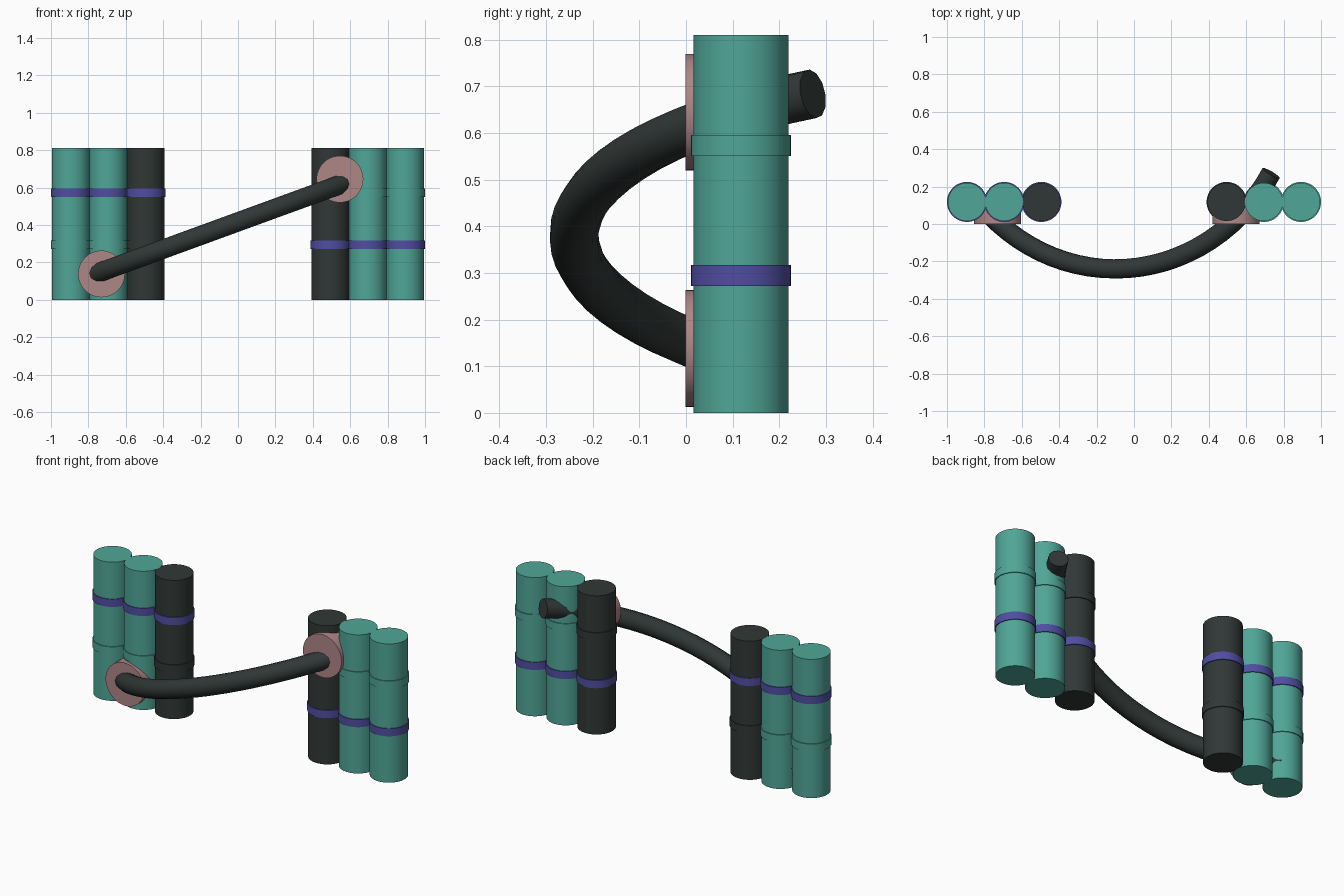
import bpy
import math
from mathutils import Vector

if "Cube" in bpy.data.objects:
    bpy.data.objects.remove(bpy.data.objects["Cube"])


def material(name, rgb):
    mat = bpy.data.materials.new(name)
    mat.use_nodes = True
    mat.diffuse_color = (*rgb, 1)
    mat.node_tree.nodes["Principled BSDF"].inputs["Base Color"].default_value = (*rgb, 1)
    return mat


teal = material("teal", (0.08, 0.38, 0.31))
charcoal = material("charcoal", (0.03, 0.039, 0.037))
violet = material("violet", (0.08, 0.075, 0.36))
pink = material("dusty_pink", (0.43, 0.24, 0.24))


def finish(obj, name, mat):
    obj.name = name
    obj.data.materials.clear()
    obj.data.materials.append(mat)
    bpy.ops.object.shade_smooth_by_angle(angle=math.radians(40))


def cylinder(name, mat, radius, depth, location, rotation=(0, 0, 0)):
    bpy.ops.mesh.primitive_cylinder_add(vertices=48, radius=radius, depth=depth,
                                        location=location, rotation=rotation)
    finish(bpy.context.object, name, mat)


# Two banks of three upright tubes, each tube with two raised bands
TUBE_R, BAND_R, HEIGHT, TUBE_Y = 0.102, 0.107, 0.81, 0.118
for side, sign in (("left", 1), ("right", -1)):
    for place, x, mat in (("outer", 0.893, teal), ("middle", 0.694, teal),
                          ("inner", 0.495, charcoal)):
        name = f"{side}_{place}"
        cylinder(name + "_tube", mat, TUBE_R, HEIGHT, (sign * x, TUBE_Y, HEIGHT / 2))
        lower, upper = (violet, mat) if sign > 0 else (mat, violet)
        cylinder(name + "_lower_band", lower, BAND_R, 0.045, (sign * x, TUBE_Y, 0.295))
        cylinder(name + "_upper_band", upper, BAND_R, 0.045, (sign * x, TUBE_Y, 0.573))

# Round mounts where the strap meets the banks
for side, x, z in (("left", 0.545, 0.645), ("right", -0.73, 0.138)):
    cylinder(side + "_mount", pink, 0.125, 0.1, (x, 0.049, z), (math.pi / 2, 0, 0))

# Curved strap: a circular arc in a tilted plane
ARC_R, STEPS = 1.024, 28
along = Vector((1, 0, 0.365)).normalized()
middle = Vector((-0.1, -0.24, 0.38))
start, end = math.radians(-52.5), math.radians(60)
curve = bpy.data.curves.new("strap", "CURVE")
curve.dimensions = "3D"
curve.bevel_depth = 0.053
curve.bevel_resolution = 4
curve.use_fill_caps = True
spline = curve.splines.new("POLY")
spline.points.add(STEPS)
for i, point in enumerate(spline.points):
    a = start + (end - start) * i / STEPS
    p = middle + along * ARC_R * math.sin(a) + Vector((0, ARC_R * (1 - math.cos(a)), 0))
    point.co = (*p, 1)
strap = bpy.data.objects.new("strap", curve)
bpy.context.collection.objects.link(strap)
bpy.ops.object.select_all(action="DESELECT")
strap.select_set(True)
bpy.context.view_layer.objects.active = strap
bpy.ops.object.convert(target="MESH")
finish(bpy.context.object, "strap", charcoal)
